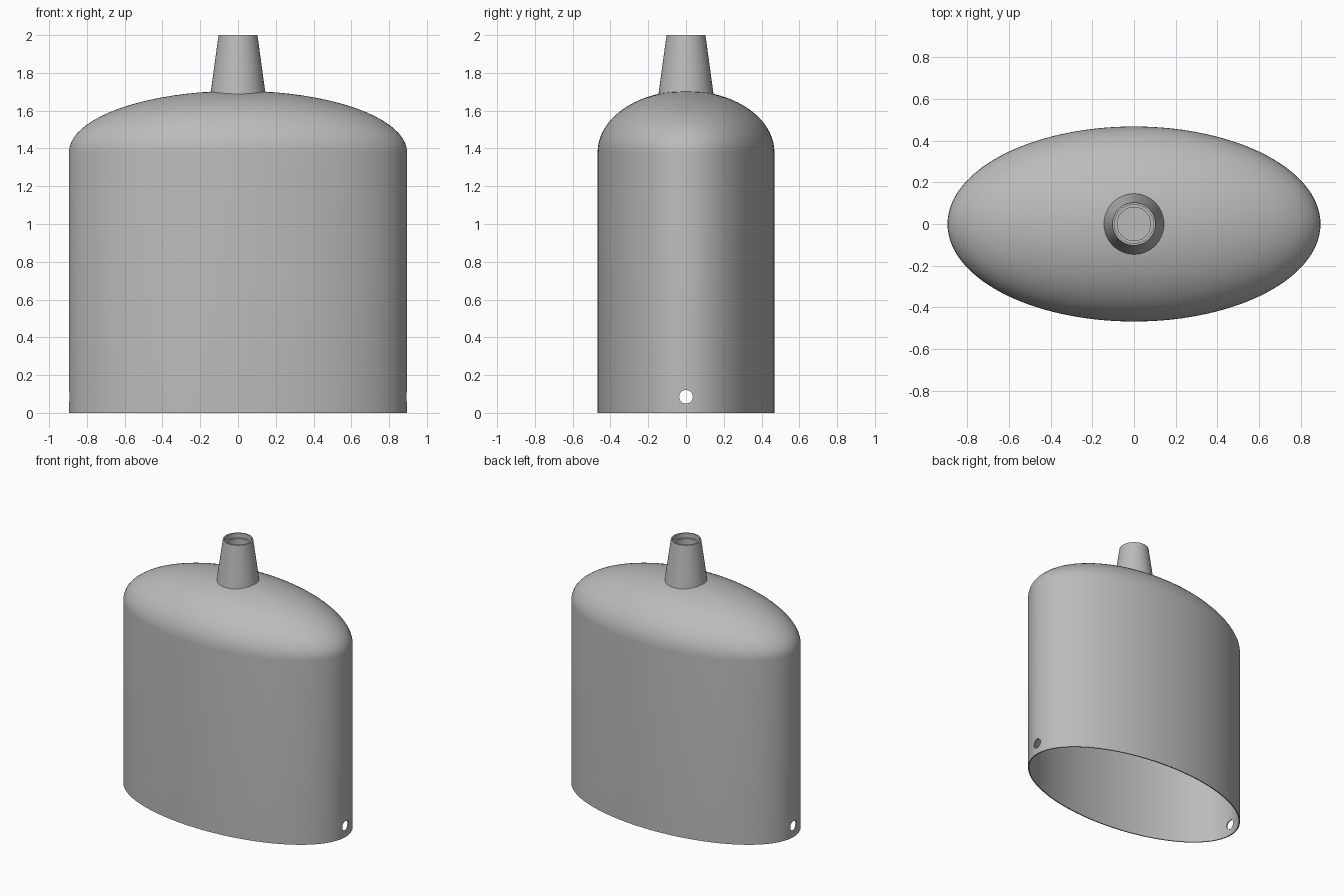
import bpy
import bmesh
from math import cos, sin, pi, radians

if "Cube" in bpy.data.objects:
    bpy.data.objects.remove(bpy.data.objects["Cube"])

grey = bpy.data.materials.new("plain grey")
grey.use_nodes = True
colour = (0.5, 0.5, 0.5, 1)
grey.diffuse_color = colour
grey.node_tree.nodes["Principled BSDF"].inputs["Base Color"].default_value = colour


def lathe(name, rings, sides, close_end=False):
    """Skin a stack of elliptical rings given as (x radius, y radius, z)."""
    bm = bmesh.new()
    loops = []
    for rx, ry, z in rings:
        if rx == 0:
            loops.append([bm.verts.new((0, 0, z))] * sides)
        else:
            loops.append([bm.verts.new((rx * cos(2 * pi * i / sides),
                                        ry * sin(2 * pi * i / sides), z))
                          for i in range(sides)])
    pairs = list(zip(loops, loops[1:]))
    if not close_end:
        pairs.append((loops[-1], loops[0]))
    for a, b in pairs:
        for i in range(sides):
            j = (i + 1) % sides
            corners = list(dict.fromkeys((a[i], a[j], b[j], b[i])))
            if len(corners) > 2:
                bm.faces.new(corners)
    bmesh.ops.recalc_face_normals(bm, faces=bm.faces)
    mesh = bpy.data.meshes.new(name)
    bm.to_mesh(mesh)
    bm.free()
    obj = bpy.data.objects.new(name, mesh)
    bpy.context.collection.objects.link(obj)
    mesh.materials.append(grey)
    return obj


def smooth(obj):
    bpy.ops.object.select_all(action="DESELECT")
    obj.select_set(True)
    bpy.context.view_layer.objects.active = obj
    bpy.ops.object.shade_smooth_by_angle(angle=radians(35))


# Hollow oval body: straight wall and domed top, open underneath
WIDTH, DEPTH, SHOULDER, RISE, WALL = 0.895, 0.468, 1.38, 0.325, 0.008
STEPS = 20


def skin(inset):
    rx, ry, rise = WIDTH - inset, DEPTH - inset, RISE - inset
    dome = [(rx * cos(a), ry * cos(a), SHOULDER + rise * sin(a))
            for a in (pi / 2 * k / STEPS for k in range(STEPS))]
    return [(rx, ry, 0)] + dome + [(0, 0, SHOULDER + rise)]


outer, inner = skin(0), skin(WALL)
body = lathe("body_shell", outer + inner[::-1], 128)

# Round pin holes through both ends of the wall
bpy.ops.mesh.primitive_cylinder_add(vertices=32, radius=0.036, depth=2.4,
                                    location=(0, 0, 0.085),
                                    rotation=(0, pi / 2, 0))
cutter = bpy.context.object
cutter.name = "pin_hole_cutter"
cutter.hide_render = True
cut = body.modifiers.new("pin_holes", "BOOLEAN")
cut.operation = "DIFFERENCE"
cut.solver = "EXACT"
cut.object = cutter
bpy.context.view_layer.objects.active = body
bpy.ops.object.modifier_apply(modifier=cut.name)
bpy.data.objects.remove(cutter)
smooth(body)

# Tapered neck with a stepped socket
neck_profile = [(0.146, 1.686), (0.103, 2.0), (0.093, 2.0), (0.093, 1.965),
                (0.08, 1.965), (0.08, 1.708), (0, 1.708)]
neck = lathe("neck", [(r, r, z) for r, z in neck_profile], 64, close_end=True)
smooth(neck)
